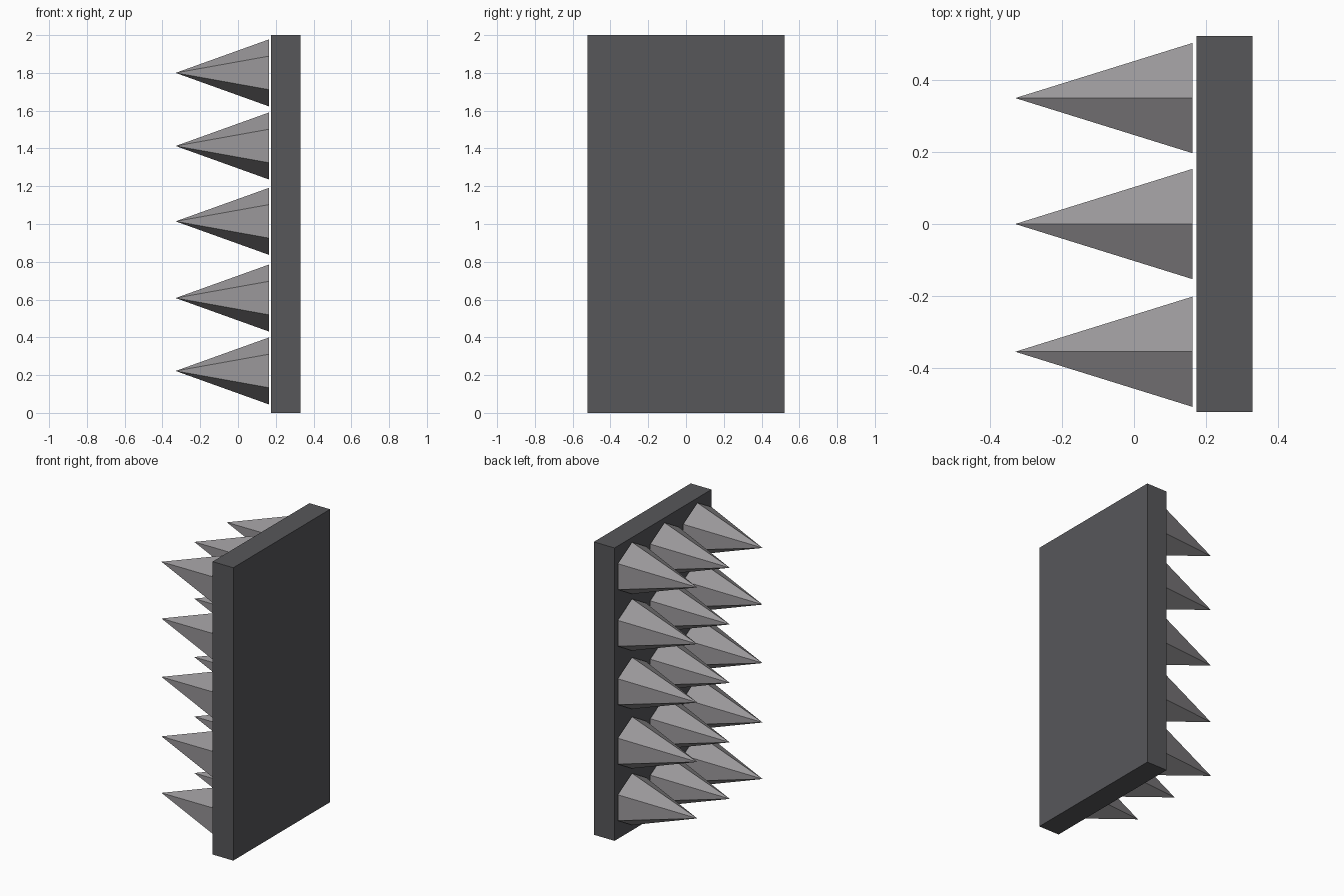
import bpy, bmesh, math
from mathutils import Matrix

if "Cube" in bpy.data.objects:
    bpy.data.objects.remove(bpy.data.objects["Cube"])


def material(name, rgb):
    m = bpy.data.materials.new(name)
    m.diffuse_color = (*rgb, 1.0)
    m.use_nodes = True
    m.node_tree.nodes["Principled BSDF"].inputs["Base Color"].default_value = m.diffuse_color
    return m


def make_object(name, bm, mat):
    mesh = bpy.data.meshes.new(name)
    bmesh.ops.recalc_face_normals(bm, faces=bm.faces[:])
    bm.to_mesh(mesh)
    bm.free()
    mesh.materials.append(mat)
    obj = bpy.data.objects.new(name, mesh)
    bpy.context.collection.objects.link(obj)
    return obj


dark_metal = material("dark grey metal", (0.095, 0.095, 0.102))
light_metal = material("light grey metal", (0.32, 0.31, 0.32))

# Upright backing plate
X0, X1 = 0.174, 0.33
bm = bmesh.new()
bmesh.ops.create_cube(bm, size=1.0, matrix=Matrix.Translation(((X0 + X1) / 2, 0, 1.0))
                      @ Matrix.Diagonal((X1 - X0, 1.045, 2.0, 1.0)))
make_object("back_plate", bm, dark_metal)

# Six-sided spikes pointing to -x, corners at top and bottom
TIP, BASE, RADIUS = -0.33, 0.163, 0.177
for row, z in enumerate((0.222, 0.608, 1.014, 1.413, 1.80)):
    for col, y in enumerate((-0.355, 0.0, 0.35)):
        bm = bmesh.new()
        tip = bm.verts.new((TIP, y, z))
        ring = [bm.verts.new((BASE, y + RADIUS * math.sin(k * math.pi / 3),
                              z + RADIUS * math.cos(k * math.pi / 3))) for k in range(6)]
        for k in range(6):
            bm.faces.new((tip, ring[k], ring[(k + 1) % 6]))
        bm.faces.new(ring)
        make_object(f"spike_row{row + 1}_col{col + 1}", bm, light_metal)
